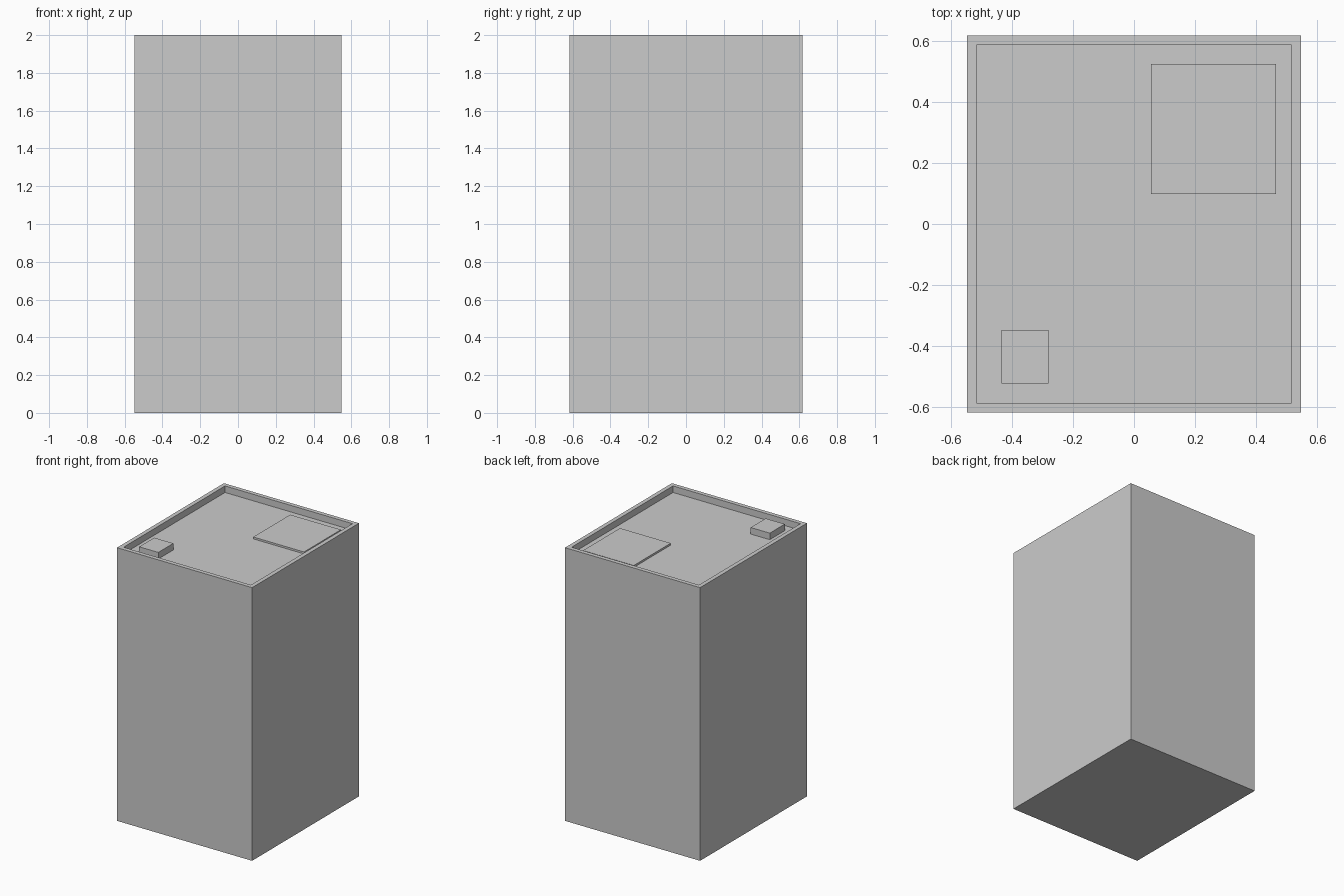
import bpy, bmesh

if "Cube" in bpy.data.objects:
    bpy.data.objects.remove(bpy.data.objects["Cube"])

W, D, H = 1.094, 1.236, 2.0     # overall size
RIM, FLOOR = 0.031, 1.952       # parapet thickness, roof deck height


def box(name, x0, x1, y0, y1, z0, z1):
    """Axis-aligned box from its extents; returns object."""
    bm = bmesh.new()
    bmesh.ops.create_cube(bm, size=1)
    for v in bm.verts:
        v.co.x = x1 if v.co.x > 0 else x0
        v.co.y = y1 if v.co.y > 0 else y0
        v.co.z = z1 if v.co.z > 0 else z0
    mesh = bpy.data.meshes.new(name)
    bm.to_mesh(mesh)
    bm.free()
    obj = bpy.data.objects.new(name, mesh)
    bpy.context.collection.objects.link(obj)
    return obj


# Building block with a sunken roof deck behind a parapet
body = box("building_body", -W / 2, W / 2, -D / 2, D / 2, 0, H)
bm = bmesh.new()
bm.from_mesh(body.data)
bm.normal_update()
top = max(bm.faces, key=lambda f: f.calc_center_median().z)
bmesh.ops.inset_region(bm, faces=[top], thickness=RIM, use_even_offset=True)
deck = bmesh.ops.extrude_face_region(bm, geom=[top])
bmesh.ops.translate(bm, vec=(0, 0, FLOOR - H),
                    verts=[g for g in deck["geom"] if isinstance(g, bmesh.types.BMVert)])
if top.is_valid:
    bmesh.ops.delete(bm, geom=[top], context='FACES_ONLY')
bmesh.ops.recalc_face_normals(bm, faces=bm.faces)
bm.to_mesh(body.data)
bm.free()

# Low raised slab and small vent housing on the deck
box("roof_slab", 0.055, 0.466, 0.098, 0.525, FLOOR, 1.966)
box("roof_vent", -0.435, -0.28, -0.522, -0.348, FLOOR, H)
